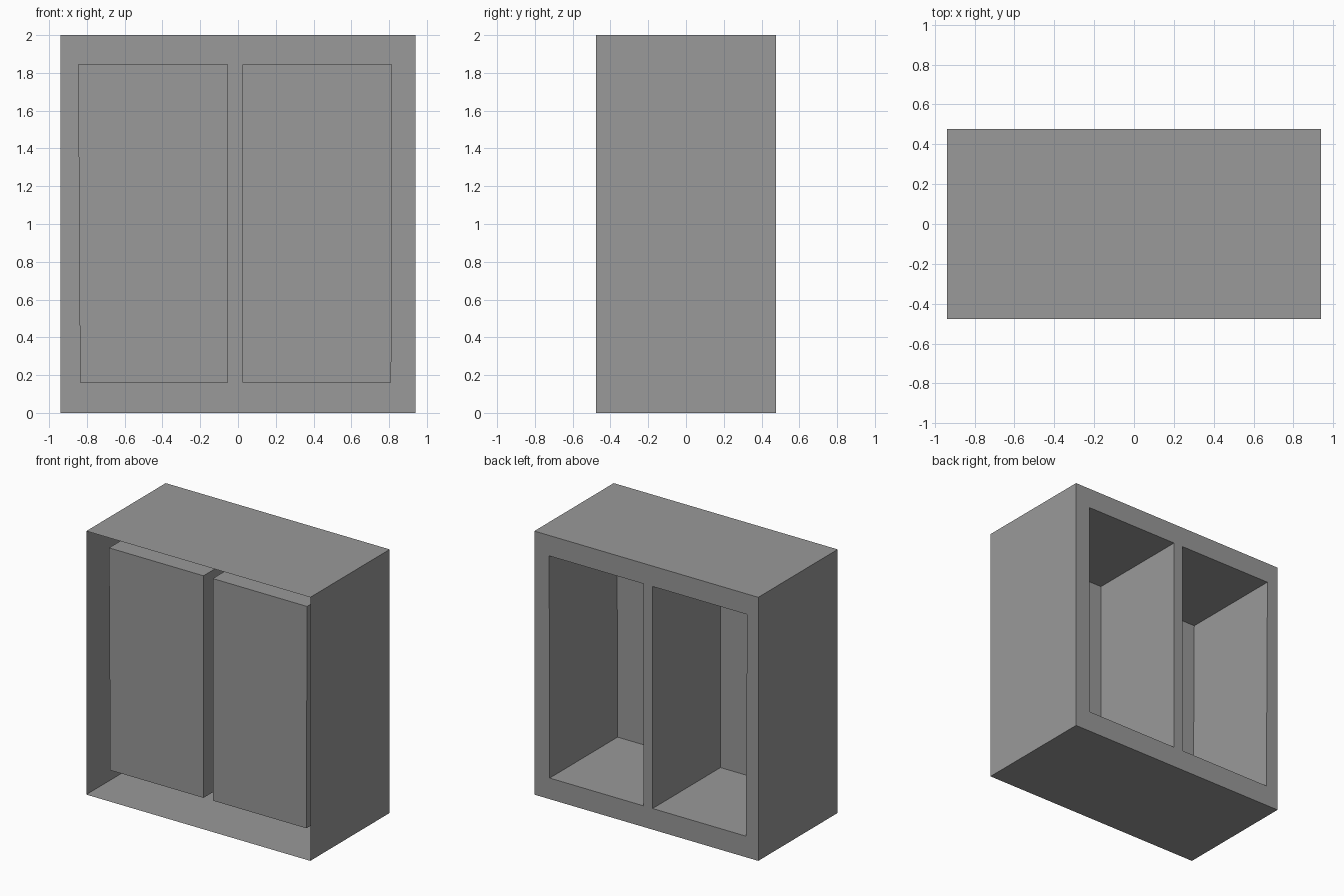
import bpy, bmesh

if "Cube" in bpy.data.objects:
    bpy.data.objects.remove(bpy.data.objects["Cube"], do_unlink=True)

grey = bpy.data.materials.new("mid_grey")
grey.use_nodes = True
colour = (0.32, 0.32, 0.32, 1)
grey.diffuse_color = colour
grey.node_tree.nodes["Principled BSDF"].inputs["Base Color"].default_value = colour

BACK, FRONT, POCKET_FRONT = 0.476, -0.476, -0.338
columns = [-0.94, -0.846, -0.053, 0.025, 0.816, 0.94]
rows = [0, 0.16, 1.845, 2]
slant = {1: 0.01, 4: -0.005}  # outer pocket sides lean in slightly at the bottom

# Back frame laid out as a grid of panels
bm = bmesh.new()
grid = [[bm.verts.new((x + (slant.get(i, 0) if j == 1 else 0), BACK, z))
         for j, z in enumerate(rows)] for i, x in enumerate(columns)]
panels = {}
for i in range(len(columns) - 1):
    for j in range(len(rows) - 1):
        panels[i, j] = bm.faces.new((grid[i][j], grid[i][j + 1],
                                     grid[i + 1][j + 1], grid[i + 1][j]))

# Outer walls: thin sheets running forward, open at the front
rim = [e for e in bm.edges if e.is_boundary]
walls = bmesh.ops.extrude_edge_only(bm, edges=rim)["geom"]
for v in walls:
    if isinstance(v, bmesh.types.BMVert):
        v.co.y = FRONT

# Two pockets, open at the back and closed near the front
for i in (1, 3):
    pocket = bmesh.ops.extrude_face_region(bm, geom=[panels[i, 1]])["geom"]
    if panels[i, 1].is_valid:
        bmesh.ops.delete(bm, geom=[panels[i, 1]], context="FACES_ONLY")
    for v in pocket:
        if isinstance(v, bmesh.types.BMVert):
            v.co.y = POCKET_FRONT

bmesh.ops.recalc_face_normals(bm, faces=bm.faces[:])
mesh = bpy.data.meshes.new("window_box_shell")
bm.to_mesh(mesh)
bm.free()
mesh.materials.append(grey)
shell = bpy.data.objects.new("window_box_shell", mesh)
bpy.context.collection.objects.link(shell)
